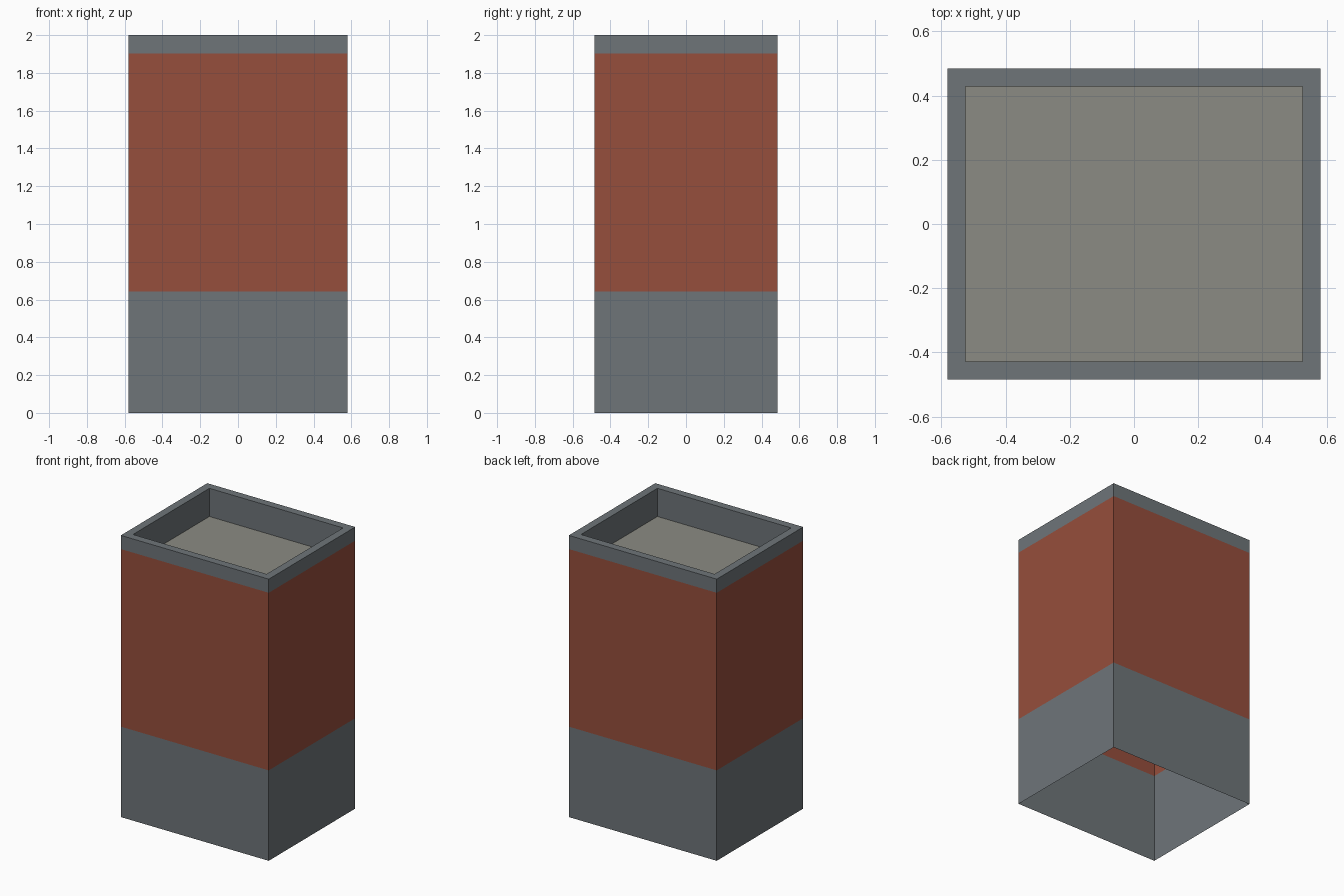
import bpy, bmesh

if "Cube" in bpy.data.objects:
    bpy.data.objects.remove(bpy.data.objects["Cube"])

def linear(c):
    c /= 255
    return c / 12.92 if c <= 0.04045 else ((c + 0.055) / 1.055) ** 2.4

def material(name, rgb):
    m = bpy.data.materials.new(name)
    m.diffuse_color = (*[linear(c) for c in rgb], 1)
    m.use_nodes = True
    m.node_tree.nodes["Principled BSDF"].inputs["Base Color"].default_value = m.diffuse_color
    return m

GREY = material("grey stone", (110, 117, 121))
BRICK = material("red brick", (150, 78, 60))
ROOF = material("roof grey", (139, 139, 131))

OX, OY = 0.581, 0.485      # outer half sizes
IX, IY = 0.525, 0.429      # inner half sizes
Z_BASE, Z_CAP, Z_TOP, Z_ROOF = 0.642, 1.903, 2.0, 1.8

def make_object(name, rings, mats, cap=False):
    """Skin a stack of rectangular rings (half x, half y, z); one material per band."""
    bm = bmesh.new()
    loops = [[bm.verts.new((sx * x, sy * y, z))
              for sx, sy in ((-1, -1), (1, -1), (1, 1), (-1, 1))]
             for x, y, z in rings]
    slots = list(dict.fromkeys(mats))
    for a, b, mat in zip(loops, loops[1:], mats):
        for i in range(4):
            j = (i + 1) % 4
            f = bm.faces.new((a[i], a[j], b[j], b[i]))
            f.material_index = slots.index(mat)
    if cap:
        bm.faces.new(loops[-1])
    me = bpy.data.meshes.new(name)
    bm.to_mesh(me)
    bm.free()
    for m in slots:
        me.materials.append(m)
    ob = bpy.data.objects.new(name, me)
    bpy.context.collection.objects.link(ob)

# Outer walls, parapet rim and inner parapet faces (open underneath)
make_object("walls_and_parapet",
            [(OX, OY, 0), (OX, OY, Z_BASE), (OX, OY, Z_CAP), (OX, OY, Z_TOP),
             (IX, IY, Z_TOP), (IX, IY, Z_ROOF)],
            [GREY, BRICK, GREY, GREY, GREY])

# Sunken flat roof
make_object("roof", [(IX, IY, Z_ROOF)], [ROOF], cap=True)
bpy.data.objects["roof"].data.materials.clear()
bpy.data.objects["roof"].data.materials.append(ROOF)
